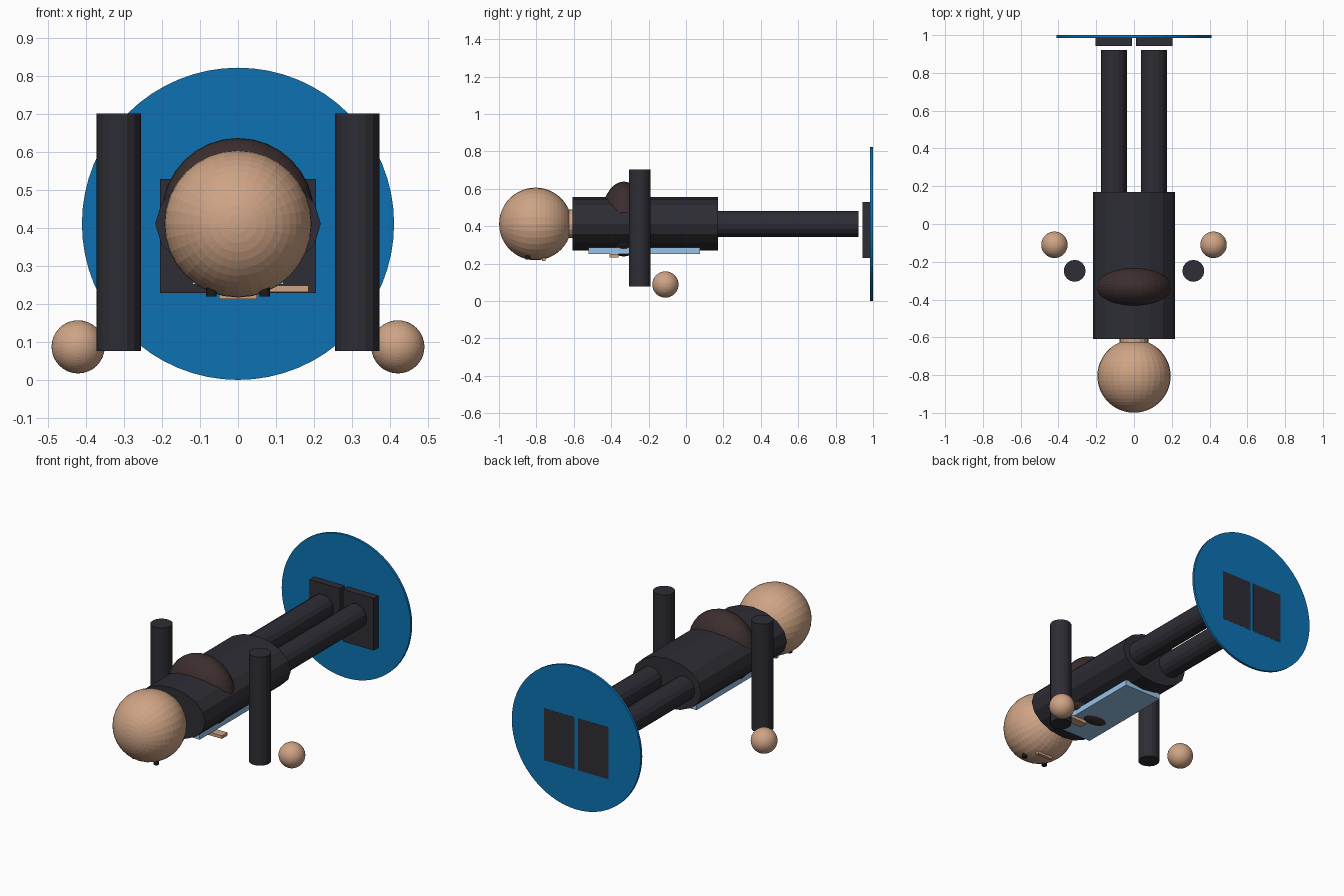
import bpy
from math import radians
from mathutils import Vector

if "Cube" in bpy.data.objects:
    bpy.data.objects.remove(bpy.data.objects["Cube"])


def material(name, r, g, b):
    m = bpy.data.materials.new(name)
    m.use_nodes = True
    m.diffuse_color = (r, g, b, 1)
    m.node_tree.nodes["Principled BSDF"].inputs["Base Color"].default_value = (r, g, b, 1)
    return m


SUIT = material("charcoal", 0.026, 0.026, 0.035)
SKIN = material("skin", 0.62, 0.37, 0.235)
BLUE = material("base blue", 0.004, 0.17, 0.45)
PALE = material("pale blue", 0.31, 0.54, 0.80)
BROWN = material("dark brown", 0.045, 0.027, 0.027)
BLACK = material("eye black", 0.012, 0.01, 0.01)

AXIS = 0.412  # height of the body's long axis
ALONG_Y = (radians(90), 0, 0)


def finish(name, mat):
    ob = bpy.context.object
    ob.name = name
    ob.data.name = name
    ob.data.materials.append(mat)
    bpy.ops.object.transform_apply(location=False, rotation=True, scale=True)
    return ob


def box(name, mat, low, high):
    low, high = Vector(low), Vector(high)
    bpy.ops.mesh.primitive_cube_add(size=1, location=(low + high) / 2)
    bpy.context.object.scale = high - low
    return finish(name, mat)


def ball(name, mat, centre, size):
    bpy.ops.mesh.primitive_uv_sphere_add(segments=32, ring_count=24, radius=1,
                                         location=centre, rotation=ALONG_Y)
    # the poles lie on the body axis
    bpy.context.object.scale = (size[0], size[2], size[1])
    return finish(name, mat)


def rod_y(name, mat, x, start, end, rx, rz, sides=16):
    bpy.ops.mesh.primitive_cylinder_add(vertices=sides, radius=1, depth=end - start,
                                        location=(x, (start + end) / 2, AXIS),
                                        rotation=ALONG_Y)
    bpy.context.object.scale = (rx, rz, 1)
    return finish(name, mat)


def rod_z(name, mat, x, y, low, high, radius):
    bpy.ops.mesh.primitive_cylinder_add(vertices=16, radius=radius, depth=high - low,
                                        location=(x, y, (low + high) / 2))
    return finish(name, mat)


# Body lying face down along y
rod_y("torso", SUIT, 0, -0.608, 0.17, 0.218, 0.143)
rod_y("neck", SKIN, 0, -0.66, -0.6, 0.076, 0.076)
ball("head", SKIN, (0, -0.805, AXIS), (0.194, 0.194, 0.194))
ball("shoulder_mass", BROWN, (0, -0.333, 0.438), (0.2, 0.12, 0.2))

# Chest panel and the small tag on it
box("chest_panel", PALE, (-0.12, -0.52, 0.252), (0.12, 0.075, 0.286))
box("chest_tag", SKIN, (0.035, -0.41, 0.232), (0.185, -0.36, 0.25))

# Face
box("mouth", SKIN, (-0.05, -0.77, 0.214), (0.05, -0.752, 0.23))

# Round base behind the feet
rod_y("base_disc", BLUE, 0, 0.985, 0.9995, 0.411, 0.411, 64)

# Paired parts
for side, s in (("left", 1), ("right", -1)):
    rod_z(side + "_eye", BLACK, s * 0.07, -0.845, 0.221, 0.245, 0.014)
    rod_z(side + "_arm", SUIT, s * 0.314, -0.248, 0.077, 0.703, 0.058)
    ball(side + "_hand", SKIN, (s * 0.421, -0.11, 0.088), (0.07, 0.07, 0.07))
    rod_y(side + "_leg", SUIT, s * 0.106, 0.15, 0.922, 0.069, 0.069)
    inner, outer = sorted((s * 0.01, s * 0.205))
    box(side + "_foot", SUIT, (inner, 0.943, 0.23), (outer, 1.0, 0.53))
